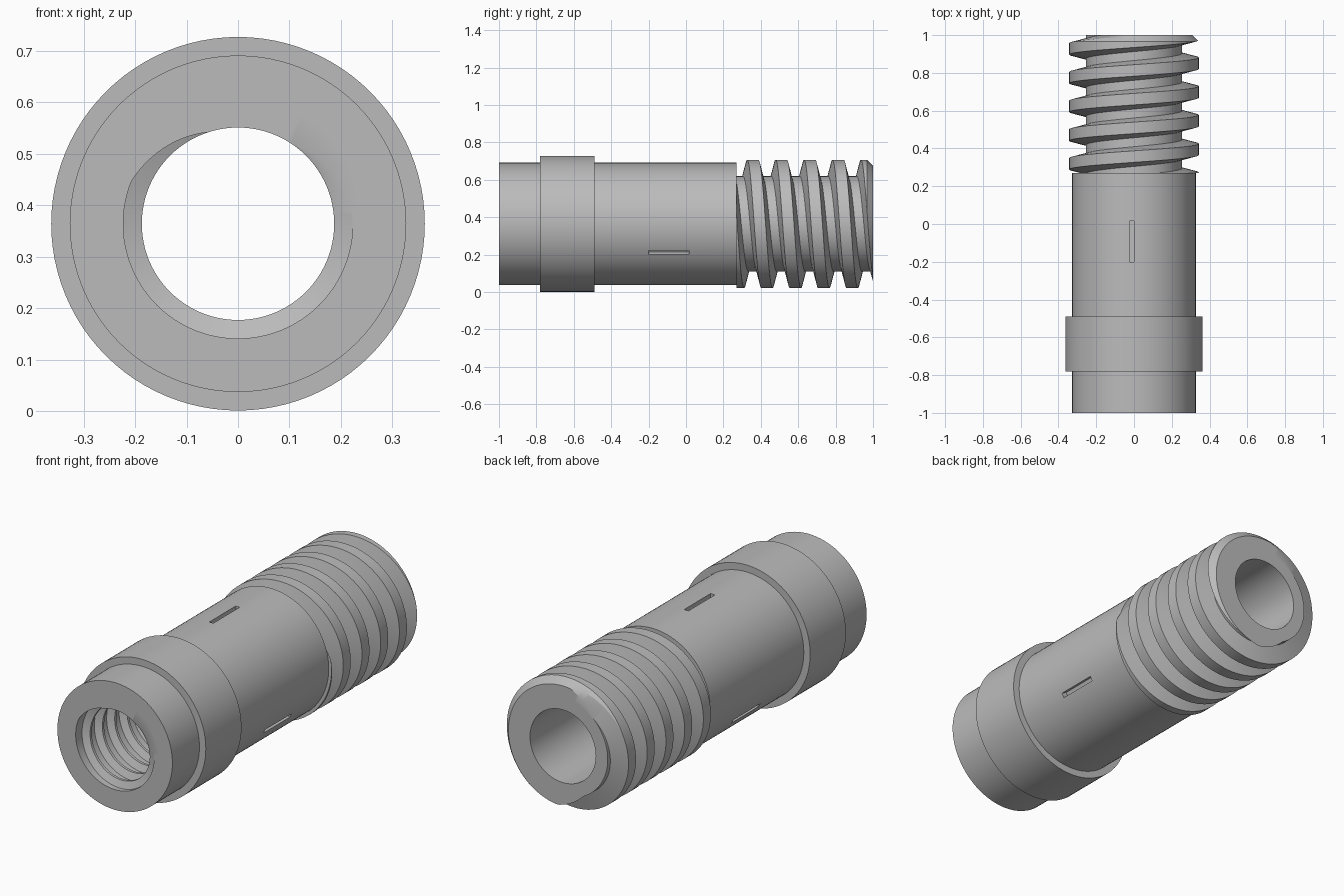
import bpy, bmesh
from math import sin, cos, pi, radians
from mathutils import Matrix, Vector

if "Cube" in bpy.data.objects:
    bpy.data.objects.remove(bpy.data.objects["Cube"])

AXIS_Z = 0.364      # height of the centre line, which runs along y
SEG = 96
BORE, CORE = 0.187, 0.25

metal = bpy.data.materials.new("plain grey")
metal.use_nodes = True
metal.diffuse_color = (0.5, 0.5, 0.5, 1)
metal.node_tree.nodes["Principled BSDF"].inputs["Base Color"].default_value = (0.5, 0.5, 0.5, 1)


def point(turn, y, r):
    """Point at a clockwise turn from the top, seen from the front."""
    a = 2 * pi * turn
    return Vector((r * sin(a), y, AXIS_Z + r * cos(a)))


def finish(name, bm):
    bmesh.ops.recalc_face_normals(bm, faces=bm.faces)
    mesh = bpy.data.meshes.new(name)
    bm.to_mesh(mesh)
    bm.free()
    mesh.materials.append(metal)
    obj = bpy.data.objects.new(name, mesh)
    bpy.context.collection.objects.link(obj)
    return obj


def smooth(obj):
    bpy.ops.object.select_all(action='DESELECT')
    obj.select_set(True)
    bpy.context.view_layer.objects.active = obj
    bpy.ops.object.shade_smooth_by_angle(angle=radians(25))


def lathe(name, profile):
    """Revolve a closed (y, radius) profile about the centre line."""
    bm = bmesh.new()
    rings = [[bm.verts.new(point(i / SEG, y, r)) for i in range(SEG)] for y, r in profile]
    for k, ring in enumerate(rings):
        nxt = rings[(k + 1) % len(rings)]
        for i in range(SEG):
            j = (i + 1) % SEG
            bm.faces.new((ring[i], ring[j], nxt[j], nxt[i]))
    return finish(name, bm)


def thread(name, pitch, phase, y0, y1, profile, chamfer=None):
    """Helical surface trimmed to y0..y1 and closed onto a ring of radius CORE."""
    bm = bmesh.new()
    first = int((y0 - phase) / pitch) - 3
    turns = int((y1 - y0) / pitch) + 6
    rows = []
    for i in range(turns * SEG + 1):
        t = first + i / SEG
        rows.append([bm.verts.new(point(t, phase + pitch * (t + f), r)) for f, r in profile])
    for a, b in zip(rows, rows[1:]):
        for k in range(len(profile) - 1):
            bm.faces.new((a[k], a[k + 1], b[k + 1], b[k]))
    bmesh.ops.remove_doubles(bm, verts=bm.verts, dist=0.00005)

    def cut(y, side, clear):
        bmesh.ops.bisect_plane(bm, geom=bm.verts[:] + bm.edges[:] + bm.faces[:], dist=0.00001,
                               plane_co=(0, y, 0), plane_no=(0, side, 0), clear_outer=clear)

    cut(y0, -1, True)
    cut(y1, 1, True)
    if chamfer:
        end_radius, slope, start = chamfer
        cut(start, 1, False)
        for v in bm.verts:
            x, z = v.co.x, v.co.z - AXIS_Z
            r = (x * x + z * z) ** 0.5
            s = min(1, (end_radius + slope * (y1 - v.co.y)) / r)
            v.co.x, v.co.z = x * s, AXIS_Z + z * s

    # End caps and hidden inner wall
    rings = []
    for y in (y0, y1):
        rim = [e for e in bm.edges if e.is_boundary and all(abs(v.co.y - y) < 0.0001 for v in e.verts)]
        ring = [bm.verts.new(point(i / SEG, y, CORE)) for i in range(SEG)]
        loop = [bm.edges.new((ring[i], ring[(i + 1) % SEG])) for i in range(SEG)]
        bmesh.ops.triangle_fill(bm, edges=rim + loop, use_beauty=True, normal=(0, 1, 0))
        rings.append(ring)
    for i in range(SEG):
        j = (i + 1) % SEG
        bm.faces.new((rings[0][i], rings[0][j], rings[1][j], rings[1][i]))
    return finish(name, bm)


# Outer sleeve with its raised collar
sleeve = lathe("sleeve", [(-1, CORE), (-1, 0.327), (-0.78, 0.327), (-0.78, 0.363), (-0.49, 0.363),
                          (-0.49, 0.327), (0.27, 0.327), (0.27, CORE)])

# Three narrow slots around the sleeve
bm = bmesh.new()
for k in range(3):
    turn = k / 3 - 0.006
    place = Matrix.Translation(point(turn, -0.092, 0.327)) @ Matrix.Rotation(2 * pi * turn, 4, 'Y')
    bmesh.ops.create_cube(bm, size=1, matrix=place @ Matrix.Diagonal((0.024, 0.216, 0.06, 1)))
cutter = finish("slot_cutter", bm)
cutter.hide_render = True
slots = sleeve.modifiers.new("slots", 'BOOLEAN')
slots.operation = 'DIFFERENCE'
slots.solver = 'EXACT'
slots.object = cutter
bpy.context.view_layer.objects.active = sleeve
bpy.ops.object.modifier_apply(modifier="slots")
bpy.data.objects.remove(cutter)

# Smooth through-bore
bore = lathe("bore_tube", [(-0.3, BORE), (-0.3, CORE), (1, CORE), (1, BORE)])

# External thread: crest, flank, root, flank
outer = thread("outer_thread", 0.152, 0.357, 0.27, 1.0,
               [(-0.2, 0.343), (0.2, 0.343), (0.345, 0.255), (0.655, 0.255), (0.8, 0.343)],
               chamfer=(0.31, 1.0, 0.967))

# Internal thread at the front: groove, flank, crest, flank
inner = thread("inner_thread", 0.1, -1.052, -1.0, -0.3,
               [(-0.29, 0.223), (0.29, 0.223), (0.43, BORE), (0.57, BORE), (0.71, 0.223)])

for part in (sleeve, bore, outer, inner):
    smooth(part)
